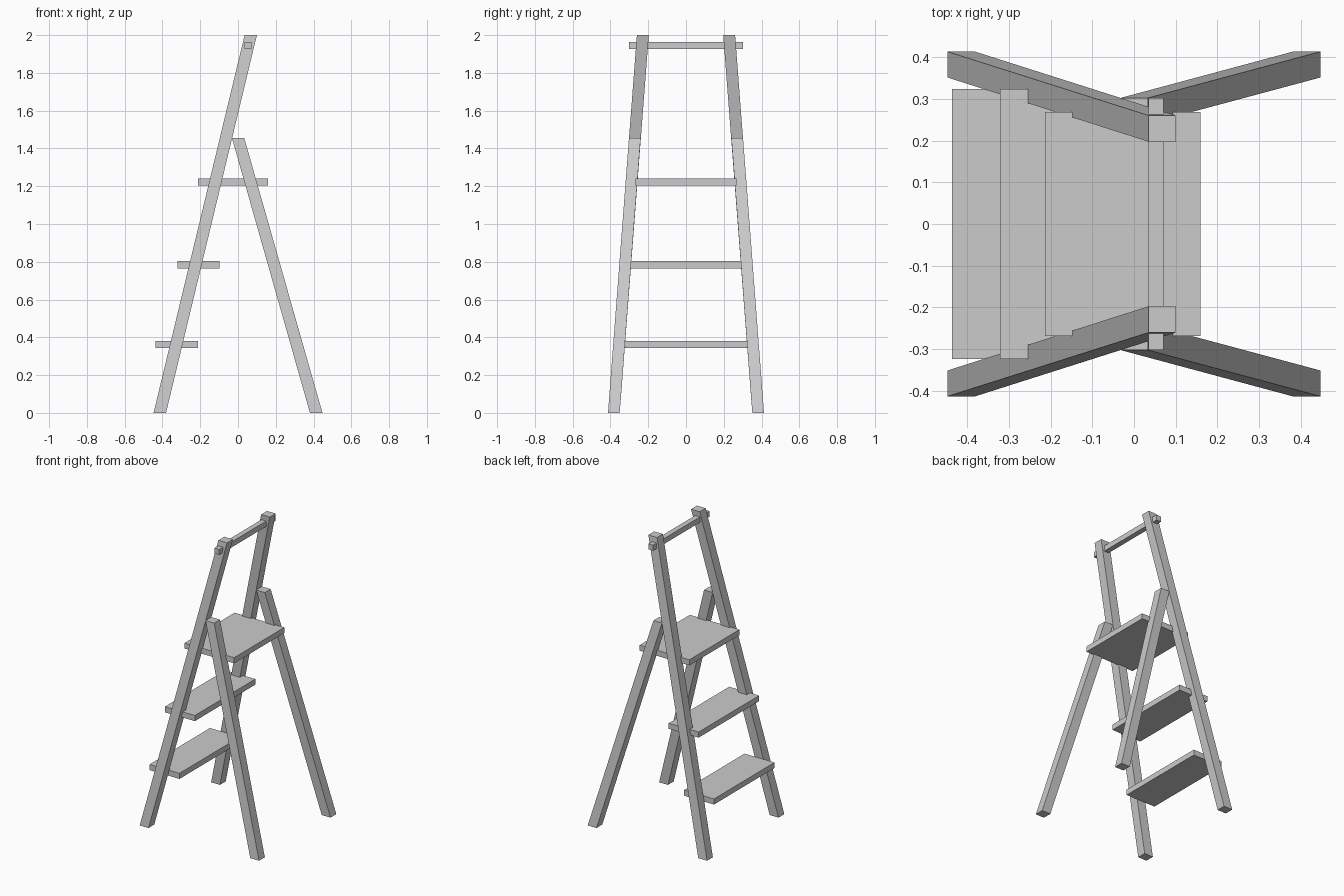
import bpy, bmesh

if "Cube" in bpy.data.objects:
    bpy.data.objects.remove(bpy.data.objects["Cube"])


def make_mesh(name, verts, faces):
    mesh = bpy.data.meshes.new(name)
    mesh.from_pydata(verts, [], faces)
    bm = bmesh.new()
    bm.from_mesh(mesh)
    bmesh.ops.recalc_face_normals(bm, faces=bm.faces)
    bm.to_mesh(mesh)
    bm.free()
    obj = bpy.data.objects.new(name, mesh)
    bpy.context.collection.objects.link(obj)
    return obj


def beam(name, lower, upper):
    """Six-sided bar between two level rectangles (x0, x1, y0, y1, z)."""
    verts = []
    for x0, x1, y0, y1, z in (lower, upper):
        verts += [(x0, y0, z), (x1, y0, z), (x1, y1, z), (x0, y1, z)]
    faces = [(0, 1, 2, 3), (4, 5, 6, 7)]
    faces += [(i, (i + 1) % 4, (i + 1) % 4 + 4, i + 4) for i in range(4)]
    return make_mesh(name, verts, faces)


def board(name, x0, x1, half_y, z0, z1):
    return beam(name, (x0, x1, -half_y, half_y, z0), (x0, x1, -half_y, half_y, z1))


def mirrored_leg(name, lower, upper):
    leg = beam(name, lower, upper)
    leg.modifiers.new("mirror", "MIRROR").use_axis = (False, True, False)


# Long climbing rails and shorter support legs, splayed outwards
mirrored_leg("climbing_rail", (-0.447, -0.381, 0.351, 0.413, 0), (0.035, 0.100, 0.197, 0.260, 2.0))
mirrored_leg("support_leg", (0.381, 0.447, 0.351, 0.413, 0), (-0.032, 0.033, 0.240, 0.302, 1.455))

# Treads and standing platform
board("lower_step", -0.436, -0.212, 0.323, 0.343, 0.381)
board("middle_step", -0.321, -0.097, 0.323, 0.765, 0.803)
board("platform", -0.213, 0.159, 0.268, 1.204, 1.242)

# Hand bar through the rail tops
board("hand_bar", 0.035, 0.071, 0.302, 1.927, 1.964)
